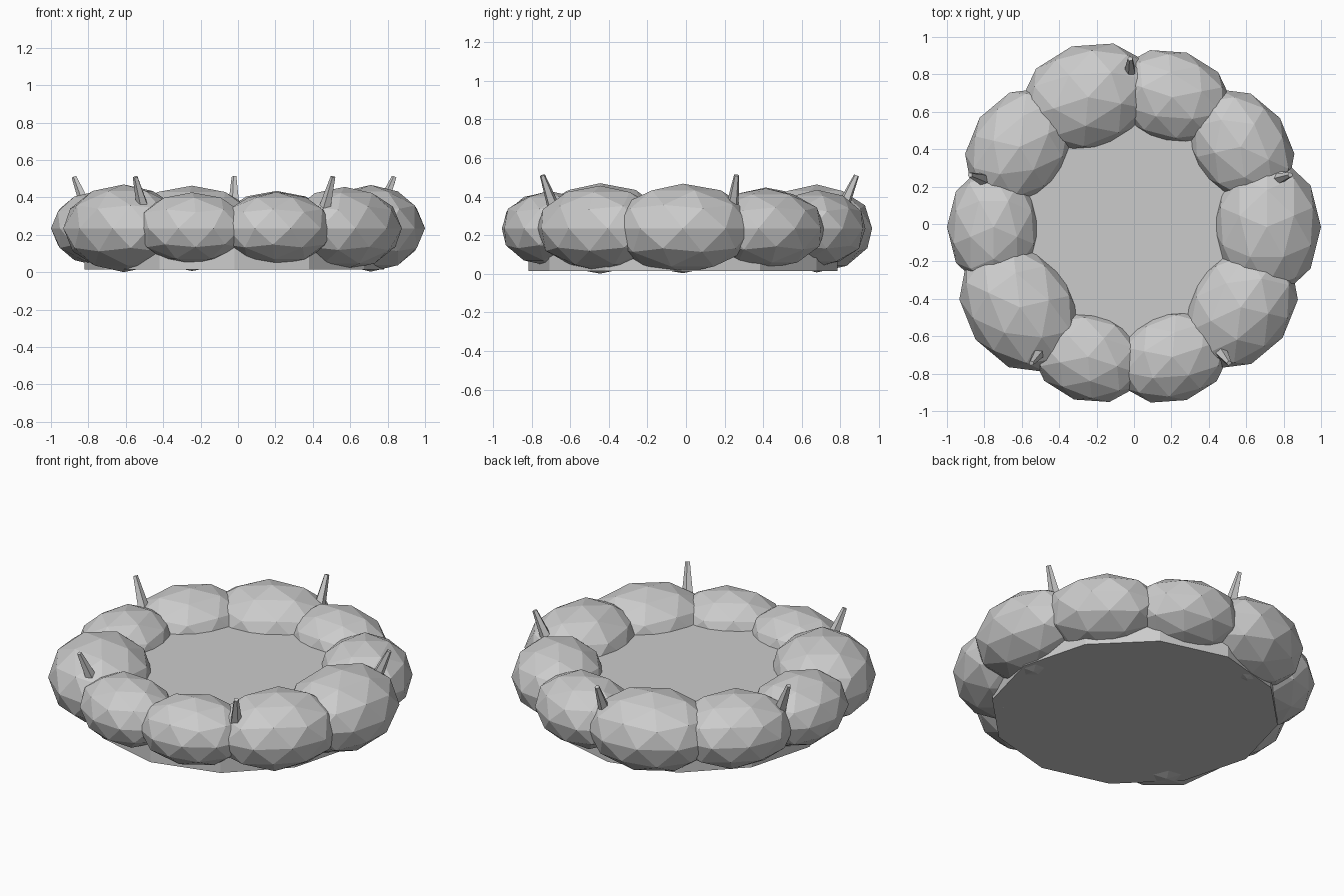
import bpy
import math
from mathutils import Vector

cube = bpy.data.objects.get("Cube")
if cube:
    bpy.data.objects.remove(cube, do_unlink=True)

stone_grey = bpy.data.materials.new("stone_grey")
stone_grey.use_nodes = True
GREY = (0.6, 0.6, 0.6, 1)
stone_grey.diffuse_color = GREY
stone_grey.node_tree.nodes["Principled BSDF"].inputs["Base Color"].default_value = GREY

CENTRE = Vector((-0.02, -0.016, 0))


def finish(name):
    obj = bpy.context.object
    obj.name = name
    obj.data.materials.append(stone_grey)
    return obj


def on_ring(angle, radius, z):
    return CENTRE + Vector((radius * math.cos(angle), radius * math.sin(angle), z))


# Twelve-sided floor slab
bpy.ops.mesh.primitive_cylinder_add(vertices=12, radius=0.8, depth=0.27,
                                    location=CENTRE + Vector((0, 0, 0.15)))
finish("floor_slab")

# Ring of faceted boulders, counterclockwise from +x, each with its own size
sizes = [0.29, 0.26, 0.25, 0.285, 0.265, 0.25, 0.293, 0.24, 0.243, 0.277]
for i, size in enumerate(sizes):
    angle = math.tau * i / len(sizes)
    bpy.ops.mesh.primitive_ico_sphere_add(subdivisions=2, radius=1,
                                          location=on_ring(angle, 0.73, 0.235),
                                          rotation=(0, 0, angle + math.pi / 2))
    boulder = finish(f"boulder_{i + 1}")
    boulder.scale = (size * 1.3, size, size * 0.8)

# Five blunt spikes leaning outward
for i in range(5):
    angle = math.pi / 2 + math.tau * i / 5
    foot, tip = on_ring(angle, 0.80, 0.28), on_ring(angle, 0.90, 0.51)
    axis = tip - foot
    bpy.ops.mesh.primitive_cone_add(vertices=5, radius1=0.042, radius2=0.014,
                                    depth=axis.length, location=(foot + tip) / 2,
                                    rotation=(0, math.atan2(axis.xy.length, axis.z), angle))
    finish(f"spike_{i + 1}")
